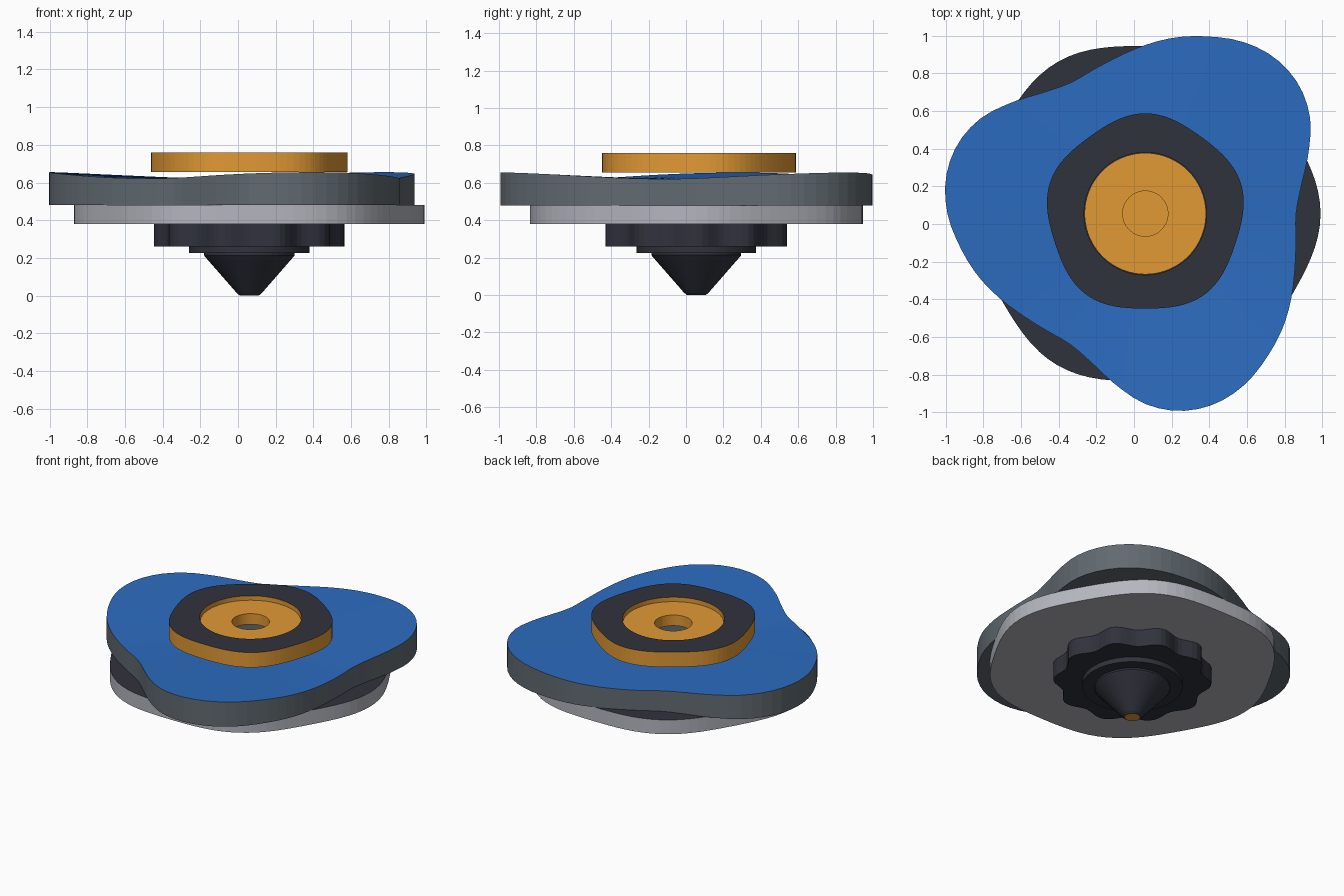
import bpy, bmesh
from math import sin, cos, tau, pi, radians

if "Cube" in bpy.data.objects:
    bpy.data.objects.remove(bpy.data.objects["Cube"])

CX, CY, N = 0.06, 0.055, 96


def mat(name, r, g, b):
    m = bpy.data.materials.new(name)
    m.diffuse_color = (r, g, b, 1)
    m.use_nodes = True
    m.node_tree.nodes["Principled BSDF"].inputs["Base Color"].default_value = m.diffuse_color
    return m


DARK = mat("dark", 0.03, 0.032, 0.046)
BLUE = mat("blue", 0.025, 0.15, 0.53)
SLATE = mat("slate", 0.12, 0.145, 0.165)
SILVER = mat("silver", 0.46, 0.47, 0.52)
ORANGE = mat("orange", 0.76, 0.32, 0.035)


def layer(name, outer, z0, z1, side, top, bottom, inner=0.0, z_rim=None):
    """Extruded plate with an outline r(angle), an optional round hole and a wavy top rim."""
    bm = bmesh.new()

    def ring(r, z):
        out = []
        for i in range(N):
            a = tau * i / N
            rr = r(a) if callable(r) else r
            zz = z(a) if callable(z) else z
            out.append(bm.verts.new((CX + rr * cos(a), CY + rr * sin(a), zz)))
        return out

    def band(a, b, m):
        for i in range(N):
            j = (i + 1) % N
            bm.faces.new((a[i], a[j], b[j], b[i])).material_index = m

    ob, ot = ring(outer, z0), ring(outer, z_rim or z1)
    band(ob, ot, 0)
    if inner:
        ib, it = ring(inner, z0), ring(inner, z1)
        band(ot, it, 1)
        band(it, ib, 0)
        band(ib, ob, 2)
    else:
        bm.faces.new(ot).material_index = 1
        bm.faces.new(ob[::-1]).material_index = 2
    bmesh.ops.recalc_face_normals(bm, faces=bm.faces)
    me = bpy.data.meshes.new(name)
    bm.to_mesh(me)
    bm.free()
    for m in (side, top, bottom):
        me.materials.append(m)
    o = bpy.data.objects.new(name, me)
    bpy.context.collection.objects.link(o)
    return o


def lobes(base, amp, n, start=0.0):
    return lambda a: base + amp * cos(n * (a - radians(start)))


# Three-winged outline: one wing sampled every 10 degrees, repeated three times
WING = [0.80, 0.84, 0.92, 1.01, 1.063, 1.075, 1.05, 1.0, 0.95, 0.895, 0.845, 0.812]


def wing(a):
    t = (a * 180 / pi % 120) / 10
    i = int(t) % 12
    f = t - int(t)
    p, q, r, s = (WING[(i + k) % 12] for k in (-1, 0, 1, 2))
    return q + 0.5 * f * (r - p + f * (2 * p - 5 * q + 4 * r - s + f * (3 * (q - r) + s - p)))


# Tip: cone with an orange contact point
bm = bmesh.new()
prof = [(0.05, 0.0), (0.065, 0.012), (0.232, 0.203), (0.24, 0.213), (0.24, 0.225)]
rings = [[bm.verts.new((CX + r * cos(tau * i / 48), CY + r * sin(tau * i / 48), z))
          for i in range(48)] for r, z in prof]
for a, b in zip(rings, rings[1:]):
    for i in range(48):
        j = (i + 1) % 48
        bm.faces.new((a[i], a[j], b[j], b[i]))
bm.faces.new(rings[0][::-1]).material_index = 1
bm.faces.new(rings[-1])
me = bpy.data.meshes.new("tip")
bm.to_mesh(me)
bm.free()
me.materials.append(DARK)
me.materials.append(ORANGE)
bpy.context.collection.objects.link(bpy.data.objects.new("tip", me))

# Base flange and scalloped collar
layer("base_flange", 0.32, 0.225, 0.262, DARK, ORANGE, DARK)
layer("scalloped_collar", lobes(0.48, 0.025, 10), 0.26, 0.38, DARK, DARK, DARK, 0.31)

# Weight disc with six soft lobes
layer("weight_disc", lobes(0.91, 0.02, 6), 0.38, 0.48, SILVER, DARK, SILVER, 0.31)

# Winged blade, its top rising towards the wing ends
layer("winged_blade", wing, 0.48, 0.62, SLATE, BLUE, SLATE, 0.325,
      z_rim=lobes(0.638, 0.017, 3, 48))

# Cap ring with a recessed washer
layer("cap_ring", lobes(0.518, 0.014, 5, 90), 0.655, 0.76, ORANGE, DARK, ORANGE, 0.325)
layer("cap_washer", 0.322, 0.655, 0.73, ORANGE, ORANGE, ORANGE, 0.12)
